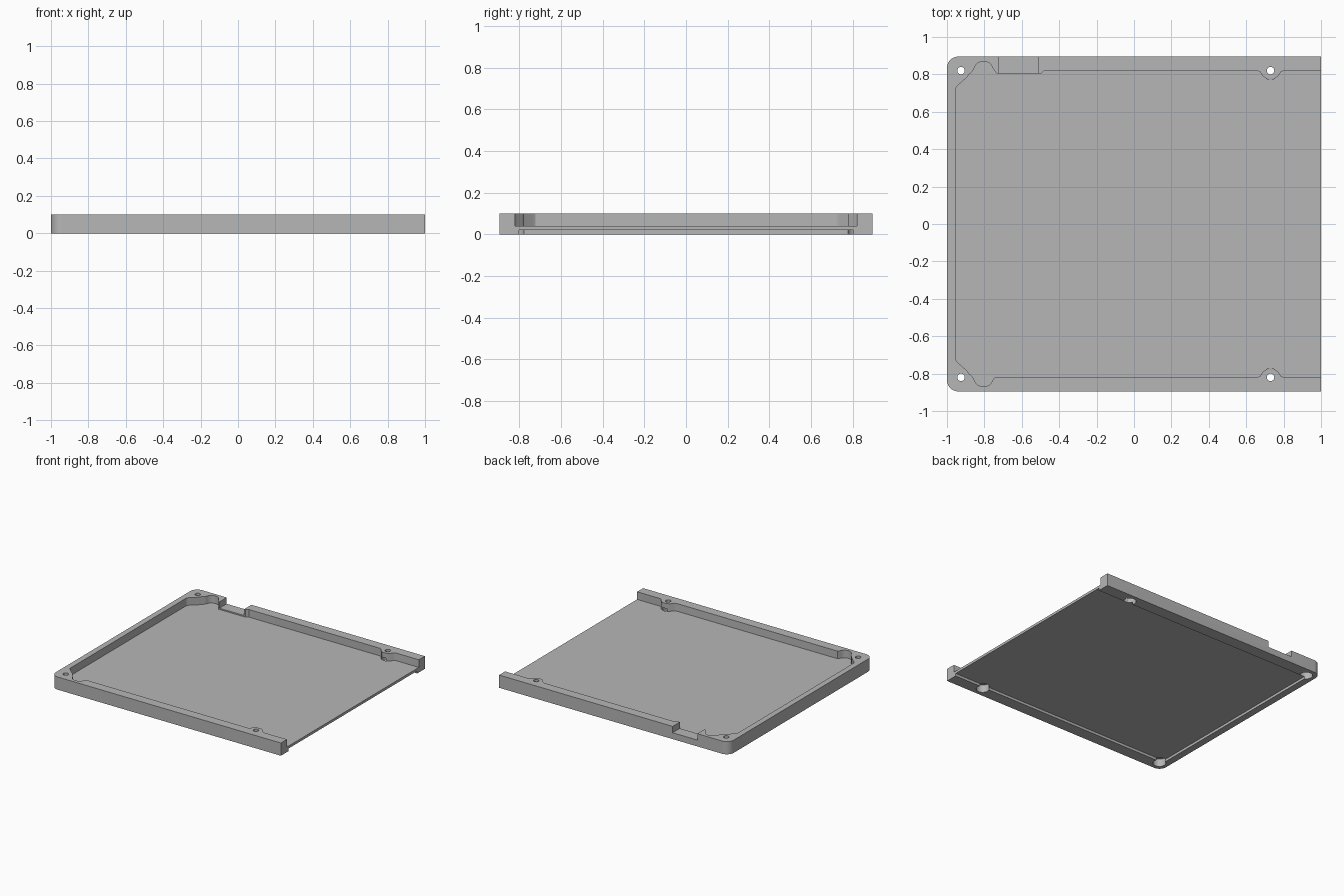
import bpy, bmesh, math

cube = bpy.data.objects.get("Cube")
if cube:
    bpy.data.objects.remove(cube, do_unlink=True)

grey = bpy.data.materials.new("plain_grey")
grey.use_nodes = True
COLOUR = (0.47, 0.47, 0.47, 1)
grey.diffuse_color = COLOUR
grey.node_tree.nodes["Principled BSDF"].inputs["Base Color"].default_value = COLOUR


def prism(name, points, low, high):
    """Extrude a closed outline between two heights."""
    bm = bmesh.new()
    face = bm.faces.new([bm.verts.new((x, y, low)) for x, y in points])
    new = bmesh.ops.extrude_face_region(bm, geom=[face])["geom"]
    for v in new:
        if isinstance(v, bmesh.types.BMVert):
            v.co.z = high
    bmesh.ops.recalc_face_normals(bm, faces=bm.faces)
    mesh = bpy.data.meshes.new(name)
    bm.to_mesh(mesh)
    bm.free()
    mesh.materials.append(grey)
    obj = bpy.data.objects.new(name, mesh)
    bpy.context.collection.objects.link(obj)
    return obj


def arc(cx, cy, r, start, end, steps):
    angles = [math.radians(start + (end - start) * i / steps) for i in range(steps + 1)]
    return [(cx + r * math.cos(a), cy + r * math.sin(a)) for a in angles]


def box(x0, x1, y0, y1):
    return [(x0, y0), (x1, y0), (x1, y1), (x0, y1)]


def circle(cx, cy, r):
    return arc(cx, cy, r, 0, 350, 35)


W, D, H = 1.0, 0.895, 0.1
FLOOR, RECESS = 0.04, 0.02
WALL, HOLE_X, BOSS_X = 0.82, -0.925, 0.73

# Outer body, rounded at the two closed corners
R = 0.06
outline = ([(W, -D), (W, D)] + arc(-W + R, D - R, R, 90, 180, 10)
           + arc(-W + R, R - D, R, 180, 270, 10))
tray = prism("tray", outline, 0, H)

# Inner wall contour: screw boss, then corner relief lobe and chamfer
boss = [(BOSS_X + x, WALL - y) for x, y in
        [(0.07, 0), (0.055, 0.008), (0.04, 0.03), (0.02, 0.043),
         (-0.02, 0.043), (-0.04, 0.03), (-0.055, 0.008), (-0.07, 0)]]
corner = arc(-0.805, 0.818, 0.052, 20, 165, 14) + [
    (-0.865, 0.815), (-0.882, 0.8), (-0.892, 0.785), (-0.945, 0.738), (-0.955, 0.722)]
port_ledge = [(-0.48, WALL), (-0.497, 0.805), (-0.735, 0.805)]
back = [(1.1, WALL)] + boss + port_ledge + corner
front = [(1.1, WALL)] + boss + [(-0.745, WALL)] + corner
contour = back + [(x, -y) for x, y in reversed(front)]

cutters = [
    prism("tray_cutter", contour, FLOOR, 0.2),
    prism("underside_cutter", box(-0.945, 1.1, -0.8, 0.8), -0.1, RECESS),
    prism("port_cutter", box(-0.725, -0.51, 0.79, 1), 0.05, 0.2),
]
# Screw holes with wide bores from below
for x in (HOLE_X, BOSS_X):
    for y in (-WALL, WALL):
        cutters.append(prism("screw_cutter", circle(x, y, 0.02), -0.1, 0.3))
        cutters.append(prism("bore_cutter", circle(x, y, 0.047), -0.1, 0.06))

for c in cutters:
    c.hide_render = True
    mod = tray.modifiers.new("cut", "BOOLEAN")
    mod.operation, mod.solver, mod.object = "DIFFERENCE", "EXACT", c

# Bake the cuts, then drop the cutters
deps = bpy.context.evaluated_depsgraph_get()
result = bpy.data.meshes.new_from_object(tray.evaluated_get(deps))
tray.modifiers.clear()
tray.data = result
for c in cutters:
    bpy.data.objects.remove(c, do_unlink=True)

bpy.ops.object.select_all(action="DESELECT")
tray.select_set(True)
bpy.context.view_layer.objects.active = tray
bpy.ops.object.shade_smooth_by_angle(angle=math.radians(30))
